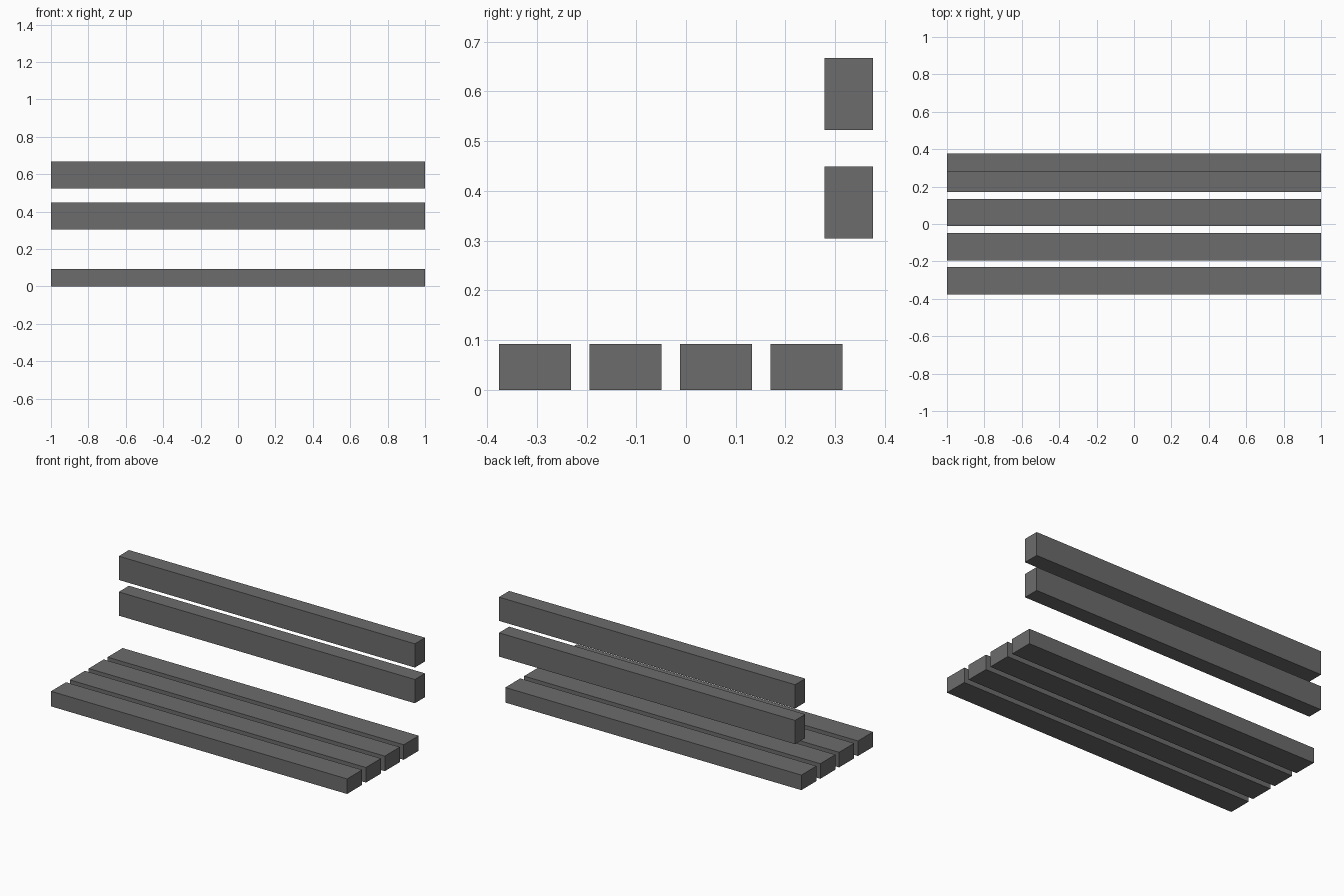
import bpy

cube = bpy.data.objects.get("Cube")
if cube:
    bpy.data.objects.remove(cube, do_unlink=True)

# Single dark grey finish
grey = bpy.data.materials.new("dark_grey")
grey.use_nodes = True
colour = (0.15, 0.15, 0.153, 1)
grey.diffuse_color = colour
bsdf = next(n for n in grey.node_tree.nodes if n.type == 'BSDF_PRINCIPLED')
bsdf.inputs["Base Color"].default_value = colour

LENGTH, WIDTH = 2.0, 0.145


def plank(name, y, z, depth, height):
    """Full-length plank centred on (y, z)."""
    bpy.ops.mesh.primitive_cube_add(size=1, location=(0, y, z))
    ob = bpy.context.object
    ob.name = name
    ob.scale = (LENGTH, depth, height)
    bpy.ops.object.transform_apply(location=False, rotation=False, scale=True)
    ob.data.materials.append(grey)


# Four seat planks laid flat, front to back
for i in range(4):
    plank(f"seat_plank_{i + 1}", -0.3035 + i * 0.182, 0.046, WIDTH, 0.092)

# Two backrest planks standing on edge
for name, z in (("lower", 0.3765), ("upper", 0.5945)):
    plank(f"backrest_plank_{name}", 0.327, z, 0.098, WIDTH)
